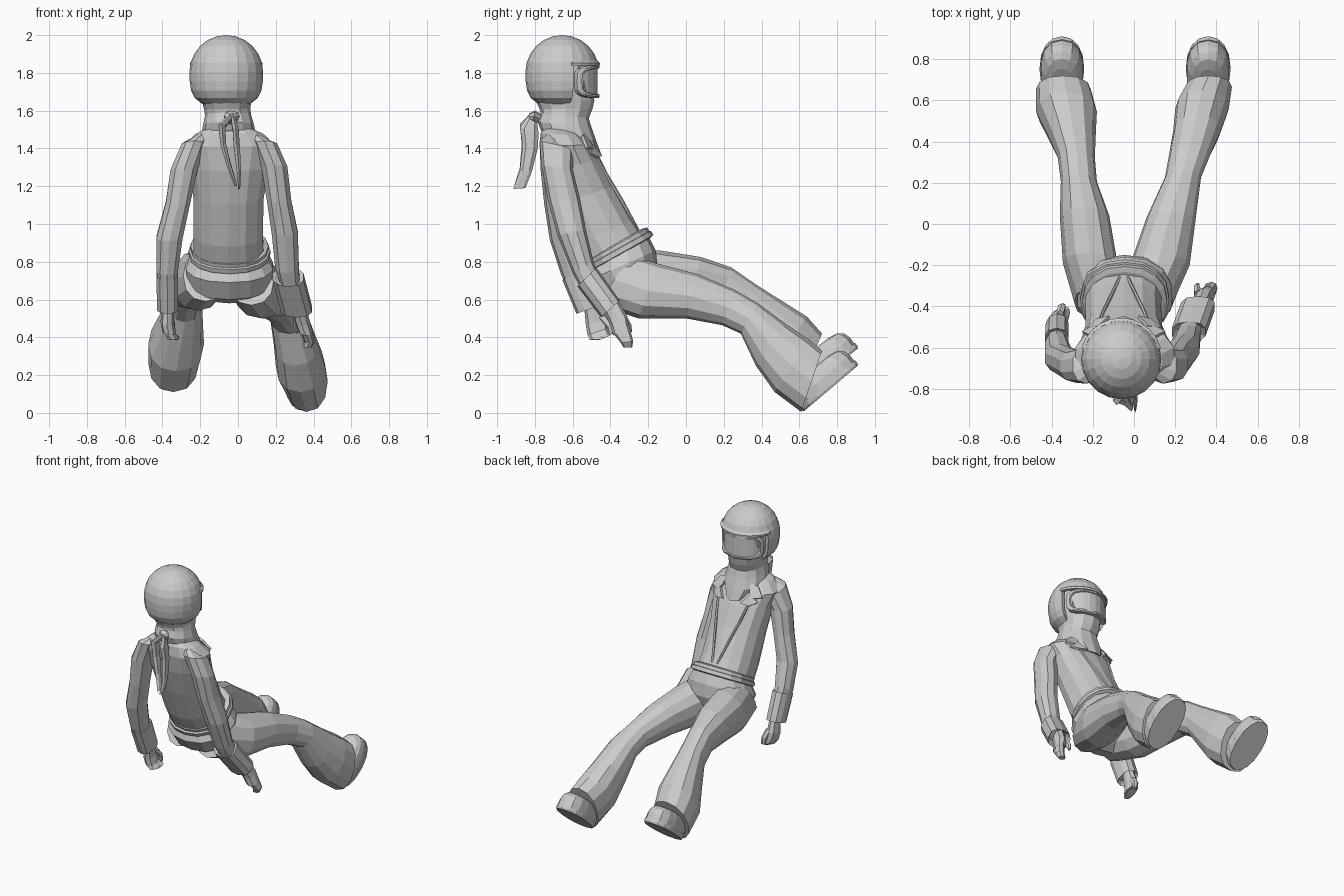
import bpy, bmesh
from math import sin, cos, pi, atan2, radians
from mathutils import Vector

CX = -0.05  # centre line of the upper body


def finish(name, bm):
    bmesh.ops.recalc_face_normals(bm, faces=bm.faces[:])
    me = bpy.data.meshes.new(name)
    bm.to_mesh(me)
    bm.free()
    ob = bpy.data.objects.new(name, me)
    bpy.context.collection.objects.link(ob)
    return ob


def skin(name, loops):
    """Bridge point loops of equal length and cap both ends."""
    bm = bmesh.new()
    rows = [[bm.verts.new(p) for p in lp] for lp in loops]
    n = len(rows[0])
    for a, b in zip(rows, rows[1:]):
        for i in range(n):
            j = (i + 1) % n
            bm.faces.new((a[i], a[j], b[j], b[i]))
    bm.faces.new(rows[0])
    bm.faces.new(rows[-1])
    return finish(name, bm)


def power(v, e):
    return (1 if v >= 0 else -1) * abs(v) ** e


def ring(s, n=12, e=0.9):
    """Rounded section from front/top (y, z), back/bottom (y, z) and x range."""
    ty, tz, by, bz, x0, x1 = s
    c = Vector(((x0 + x1) / 2, (ty + by) / 2, (tz + bz) / 2))
    a = Vector((0, (ty - by) / 2, (tz - bz) / 2))
    w = Vector(((x1 - x0) / 2, 0, 0))
    return [c + a * power(cos(2 * pi * i / n), e) + w * power(sin(2 * pi * i / n), e)
            for i in range(n)]


def loft(name, secs, n=12, e=0.9):
    return skin(name, [ring(s, n, e) for s in secs])


# Torso, leaning back
loft("jacket", [(-.22, .93, -.53, .76, -.24, .14), (-.28, 1.02, -.60, .88, -.24, .135),
                (-.38, 1.20, -.69, 1.10, -.24, .14), (-.45, 1.34, -.75, 1.28, -.26, .17),
                (-.50, 1.42, -.775, 1.41, -.29, .20), (-.55, 1.47, -.77, 1.48, -.23, .14),
                (-.58, 1.51, -.75, 1.52, -.15, .05)], 14, .85)

# Hips
loft("hips", [(-.20, .94, -.52, .76, -.24, .15), (-.16, .86, -.54, .69, -.28, .19),
              (-.15, .77, -.47, .60, -.27, .18), (-.17, .70, -.37, .58, -.18, .09)], 14)

# Two overlapping belts
for k, (oy, oz, g) in enumerate([(0, 0, .008), (-.010, .022, -.002)]):
    secs = []
    for s, h in [(-.005, -.020), (.018, -.013), (.018, .013), (-.005, .020)]:
        s += g
        dy, dz = oy - h * .5, oz + h * .86
        secs.append((-.205 + s + dy, .94 + s * .5 + dz, -.52 - s + dy, .76 - s * .5 + dz,
                     -.235 - s, .145 + s))
    loft("belt_%d" % (k + 1), secs, 16, .9)

# Flared trouser legs; the inner buttock line rises to the crotch
loft("right_leg", [(-.30, .84, -.46, .57, -.05, .19), (-.15, .79, -.25, .50, -.02, .27),
                   (.06, .735, 0, .50, .06, .30), (.26, .65, .19, .465, .15, .325),
                   (.38, .58, .29, .42, .17, .37), (.53, .47, .37, .25, .19, .42),
                   (.65, .39, .47, .11, .20, .46), (.72, .33, .61, .005, .25, .475)])
loft("left_leg", [(-.30, .86, -.46, .59, -.29, -.05), (-.14, .86, -.24, .54, -.345, -.08),
                  (.08, .825, .0, .55, -.36, -.12), (.24, .77, .17, .55, -.355, -.18),
                  (.37, .68, .28, .48, -.37, -.19), (.52, .585, .37, .34, -.425, -.185),
                  (.64, .51, .45, .22, -.475, -.18), (.72, .42, .59, .11, -.475, -.21)])

# Boots: flat sole outline stacked upward into a rounded upper
for side, heel, toe, x in (("right", (.62, .005), (.915, .255), .36),
                           ("left", (.615, .11), (.915, .345), -.35)):
    h, t = Vector(heel), Vector(toe)
    d = (t - h).normalized()
    up, mid, half = Vector((-d.y, d.x)), (h + t) / 2, (t - h).length / 2

    def stack(levels):
        out = []
        for k, o, w in levels:
            f, b = mid + d * half * k + up * o, mid - d * half * k + up * o
            out.append((*f, *b, x - w, x + w))
        return out
    loft(side + "_sole", stack([(.97, 0, .103), (1, .012, .108), (1, .032, .108)]), 16, .9)
    loft(side + "_boot", stack([(.97, .03, .104), (.98, .07, .104), (.93, .105, .096),
                                (.78, .13, .078), (.5, .14, .05)]), 14, .85)

# Sleeves
loft("right_sleeve", [(-.62, 1.42, -.73, 1.48, .04, .13), (-.595, 1.40, -.775, 1.44, .07, .21),
                      (-.60, 1.29, -.765, 1.31, .12, .265), (-.56, 1.13, -.73, 1.12, .15, .285),
                      (-.53, .97, -.68, .94, .175, .32), (-.49, .80, -.60, .74, .195, .325),
                      (-.45, .70, -.54, .63, .23, .33)], 10)
loft("left_sleeve", [(-.62, 1.42, -.73, 1.48, -.23, -.14), (-.595, 1.40, -.775, 1.44, -.30, -.16),
                     (-.61, 1.29, -.77, 1.29, -.36, -.21), (-.60, 1.13, -.75, 1.10, -.385, -.25),
                     (-.58, .95, -.72, .91, -.435, -.29), (-.53, .79, -.66, .73, -.435, -.315),
                     (-.50, .70, -.62, .64, -.42, -.33)], 10)

# Wide glove cuffs
loft("right_cuff", [(-.475, .745, -.56, .66, .21, .32), (-.475, .77, -.575, .67, .18, .35),
                    (-.35, .595, -.45, .505, .225, .395), (-.38, .61, -.45, .55, .25, .37)], 10, .8)
loft("left_cuff", [(-.51, .75, -.63, .70, -.42, -.33), (-.505, .765, -.655, .705, -.435, -.315),
                   (-.435, .575, -.58, .525, -.43, -.315), (-.46, .6, -.57, .56, -.42, -.33)], 10, .8)

# Gloved hands, curled fingers and thumbs
for side, palm, fingers, thumb in (
    ("right",
     [(-.36, .60, -.43, .53, .28, .36), (-.31, .51, -.40, .46, .30, .38), (-.30, .45, -.385, .41, .32, .395)],
     [(-.30, .46, -.385, .42, .33, .39), (-.28, .38, -.345, .37, .35, .405), (-.285, .345, -.33, .345, .34, .39)],
     [(-.32, .52, -.36, .49, .29, .33), (-.29, .47, -.325, .45, .29, .32), (-.285, .43, -.305, .42, .30, .32)]),
    ("left",
     [(-.46, .60, -.54, .57, -.40, -.34), (-.42, .50, -.53, .46, -.41, -.34), (-.41, .45, -.52, .41, -.40, -.33)],
     [(-.42, .46, -.52, .42, -.40, -.35), (-.40, .42, -.51, .385, -.38, -.32), (-.40, .41, -.46, .385, -.35, -.31)],
     [(-.42, .52, -.47, .50, -.38, -.34), (-.385, .47, -.42, .45, -.37, -.33), (-.385, .42, -.41, .41, -.36, -.33)])):
    loft(side + "_palm", palm, 8)
    loft(side + "_fingers", fingers, 8)
    loft(side + "_thumb", thumb, 6)

# Scarf covering the lower face and neck
loft("face_scarf", [(-.51, 1.86, -.80, 1.86, -.20, .08), (-.51, 1.74, -.80, 1.74, -.205, .085),
                    (-.485, 1.655, -.79, 1.64, -.19, .07), (-.495, 1.61, -.775, 1.61, -.18, .065),
                    (-.515, 1.56, -.77, 1.59, -.175, .07), (-.50, 1.51, -.785, 1.54, -.185, .085),
                    (-.475, 1.44, -.77, 1.50, -.195, .095), (-.445, 1.36, -.74, 1.45, -.14, .04)])
loft("scarf_knot", [(-.76, 1.58, -.79, 1.53, -.07, -.02), (-.80, 1.60, -.81, 1.54, -.075, .01),
                    (-.83, 1.585, -.83, 1.555, -.05, -.01)], 8)
# Hanging scarf tails
loft("scarf_tail_long", [(-.79, 1.55, -.83, 1.58, -.04, -.015), (-.78, 1.48, -.88, 1.51, -.03, .005),
                         (-.785, 1.40, -.865, 1.42, -.025, .012), (-.815, 1.28, -.88, 1.28, -.008, .018),
                         (-.85, 1.19, -.915, 1.185, .0, .012)], 6)
loft("scarf_tail_short", [(-.79, 1.56, -.83, 1.58, -.06, -.02), (-.785, 1.50, -.88, 1.53, -.105, -.065),
                          (-.79, 1.42, -.87, 1.42, -.095, -.06), (-.82, 1.32, -.88, 1.30, -.06, -.035),
                          (-.86, 1.21, -.91, 1.20, -.02, -.005)], 6)

# Helmet shell: sphere filled out below, with the face opening cut out
HC = Vector((-.062, -.655, 1.805))
bm = bmesh.new()
bmesh.ops.create_uvsphere(bm, u_segments=20, v_segments=12, radius=.195)
gone = []
for f in bm.faces:
    c = f.calc_center_median()
    if (c.z < .05 and abs(atan2(c.x, c.y)) < radians(78)) or c.z < -.185:
        gone.append(f)
bmesh.ops.delete(bm, geom=gone, context='FACES')
for v in bm.verts:
    if v.co.z < 0:
        k = 1 + .42 * (v.co.z / .195) ** 2
        v.co.x *= k
        v.co.y *= k
bmesh.ops.translate(bm, verts=bm.verts[:], vec=HC)
helmet = finish("helmet", bm)
m = helmet.modifiers.new("thickness", 'SOLIDIFY')
m.thickness, m.offset = .025, -1


# Goggles wrapped around the front of the head
def wrap(radius, k, n=24):
    pts = []
    for i in range(n):
        t = 2 * pi * i / n
        u = radians(66) * k[0] * power(cos(t), .5)
        pts.append((HC.x + radius * .93 * sin(u), HC.y + radius * cos(u),
                    1.755 + .088 * k[1] * power(sin(t), .5)))
    return pts


skin("goggle_frame", [wrap(.15, (1, 1)), wrap(.192, (1, 1)), wrap(.198, (.95, .92)),
                      wrap(.198, (.88, .80)), wrap(.186, (.85, .75))])
# Curved goggle lens, filled in by vertical strips
lens = []
for i in range(9):
    a = radians(-58 + 14.5 * i)
    lens.append([(HC.x + r * .93 * sin(a), HC.y + r * cos(a), z) for r, z in
                 ((.15, 1.685), (.187, 1.685), (.187, 1.825), (.15, 1.825))])
skin("goggle_lens", lens)
# Helmet brim above the goggles
brim = []
for i in range(11):
    a = radians(-75 + 15 * i)
    brim.append([(HC.x + r * sin(a), HC.y + r * cos(a), z) for r, z in
                 ((.175, 1.838), (.198, 1.838), (.20, 1.852), (.185, 1.865))])
skin("helmet_brim", brim)

# Collar points and jacket front flaps, mirrored about the centre line
for side, s in (("right", 1), ("left", -1)):
    def plate(name, pts, thick):
        b = bmesh.new()
        b.faces.new([b.verts.new((CX + s * x, y, z)) for x, y, z in pts])
        ob = finish(side + name, b)
        md = ob.modifiers.new("thickness", 'SOLIDIFY')
        md.thickness, md.offset = thick, 0
    plate("_collar", [(.09, -.54, 1.48), (.15, -.55, 1.465), (.20, -.525, 1.405), (.12, -.485, 1.39)], .016)
    plate("_lapel", [(.12, -.50, 1.42), (.175, -.51, 1.37), (.13, -.465, 1.35), (.07, -.45, 1.36)], .016)
    seam = [(.12, -.474, 1.36), (.095, -.412, 1.25), (.06, -.34, 1.13), (.02, -.26, .98)]
    loft(side + "_jacket_edge", [(y + .008, z, y - .02, z, CX + s * x - .008, CX + s * x + .008)
                                 for x, y, z in seam], 6)
